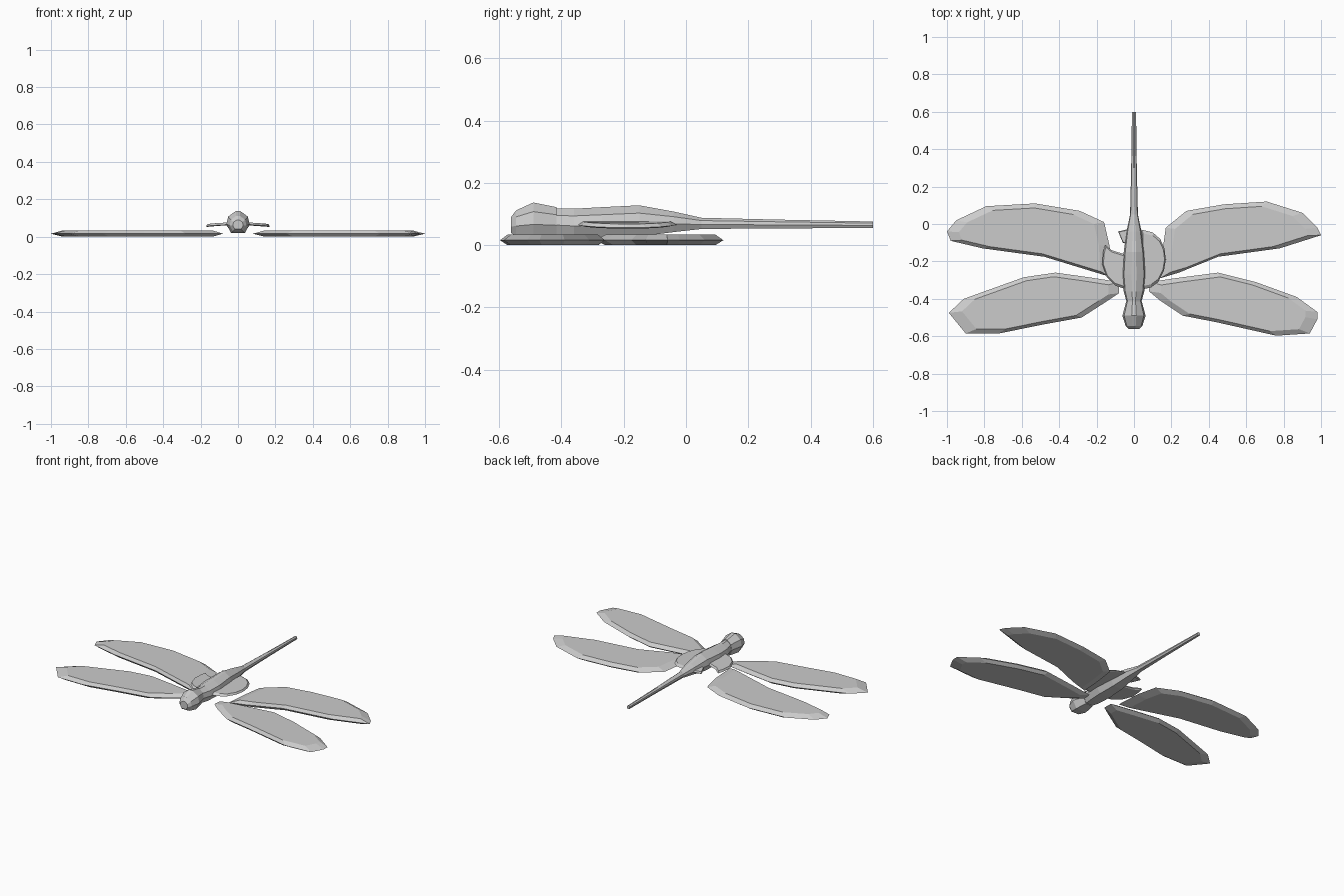
import bpy, bmesh
from mathutils import Vector

if "Cube" in bpy.data.objects:
    bpy.data.objects.remove(bpy.data.objects["Cube"])


def finish(bm, name):
    bmesh.ops.recalc_face_normals(bm, faces=bm.faces)
    me = bpy.data.meshes.new(name)
    bm.to_mesh(me)
    bm.free()
    ob = bpy.data.objects.new(name, me)
    bpy.context.collection.objects.link(ob)
    return ob


def loft(name, rings):
    """Closed skin over rings of equal point count."""
    bm = bmesh.new()
    loops = [[bm.verts.new(p) for p in r] for r in rings]
    n = len(loops[0])
    for a, b in zip(loops, loops[1:]):
        for i in range(n):
            j = (i + 1) % n
            bm.faces.new((a[i], a[j], b[j], b[i]))
    bm.faces.new(loops[0])
    bm.faces.new(loops[-1])
    return finish(bm, name)


def plate(name, outline, low, rim, high, inset, droop=0.0):
    """Thin pillow-shaped plate; droop lowers it away from the body."""
    c = sum((Vector(p) for p in outline), Vector((0, 0))) / len(outline)

    def ring(s, z):
        pts = [c + (Vector(p) - c) * s for p in outline]
        return [(p.x, p.y, z - droop * (abs(p.x) / 0.17) ** 2) for p in pts]
    return loft(name, [ring(inset, low), ring(1, rim), ring(inset, high)])


# Body: y, half width, bottom z, top z of faceted cross-sections
def body(name, sections):
    rings = []
    for y, w, b, t in sections:
        h = t - b
        rings.append([(-w * .6, y, b), (w * .6, y, b), (w, y, b + h * .4),
                      (w * .85, y, b + h * .75), (w * .2, y, t),
                      (-w * .2, y, t), (-w * .85, y, b + h * .75),
                      (-w, y, b + h * .4)])
    return loft(name, rings)


body("head", [(-.562, .028, .04, .09), (-.545, .045, .028, .112),
              (-.49, .062, .02, .137), (-.415, .042, .025, .122)])
body("thorax_and_tail", [(-.43, .036, .03, .118), (-.36, .055, .025, .117),
                         (-.27, .063, .025, .122), (-.15, .055, .028, .128),
                         (-.04, .04, .042, .108), (.05, .021, .052, .088),
                         (.30, .015, .054, .082), (.60, .011, .055, .076)])

# Wings: outlines seen from above
wings = {
    "front_wing_right": [(.08, -.36), (.085, -.31), (.22, -.29), (.45, -.26),
                         (.65, -.31), (.87, -.39), (.98, -.47), (.98, -.51),
                         (.94, -.585), (.76, -.597), (.44, -.525),
                         (.26, -.49), (.14, -.41)],
    "front_wing_left": [(-.08, -.37), (-.08, -.31), (-.24, -.285),
                        (-.42, -.26), (-.59, -.285), (-.91, -.40),
                        (-.99, -.475), (-.90, -.585), (-.72, -.585),
                        (-.50, -.54), (-.28, -.50), (-.14, -.41)],
    "rear_wing_right": [(.14, -.29), (.24, -.26), (.45, -.175), (.78, -.13),
                        (1, -.06), (.98, -.02), (.90, .06), (.71, .12),
                        (.48, .105), (.28, .07), (.17, -.02), (.15, -.16)],
    "rear_wing_left": [(-.12, -.285), (-.30, -.23), (-.48, -.175),
                       (-.81, -.13), (-.98, -.09), (-1, -.04), (-.95, .02),
                       (-.79, .095), (-.53, .11), (-.29, .07), (-.16, .01),
                       (-.13, -.12)],
}
for name, outline in wings.items():
    plate(name, outline, 0.0, .016, .034, .86)

# Small rounded flaps at the sides of the thorax
flaps = {
    "flap_right": [(.04, -.35), (.09, -.34), (.13, -.31), (.16, -.25),
                   (.17, -.19), (.163, -.13), (.14, -.08), (.10, -.045),
                   (.04, -.03)],
    "flap_left": [(-.04, -.35), (-.10, -.33), (-.145, -.285), (-.17, -.215),
                  (-.165, -.15), (-.155, -.11), (-.12, -.14), (-.04, -.165)],
    "spur_left": [(-.03, -.11), (-.06, -.10), (-.085, -.04), (-.02, -.025)],
}
for name, outline in flaps.items():
    plate(name, outline, .062, .066, .077, .88, droop=.01)
